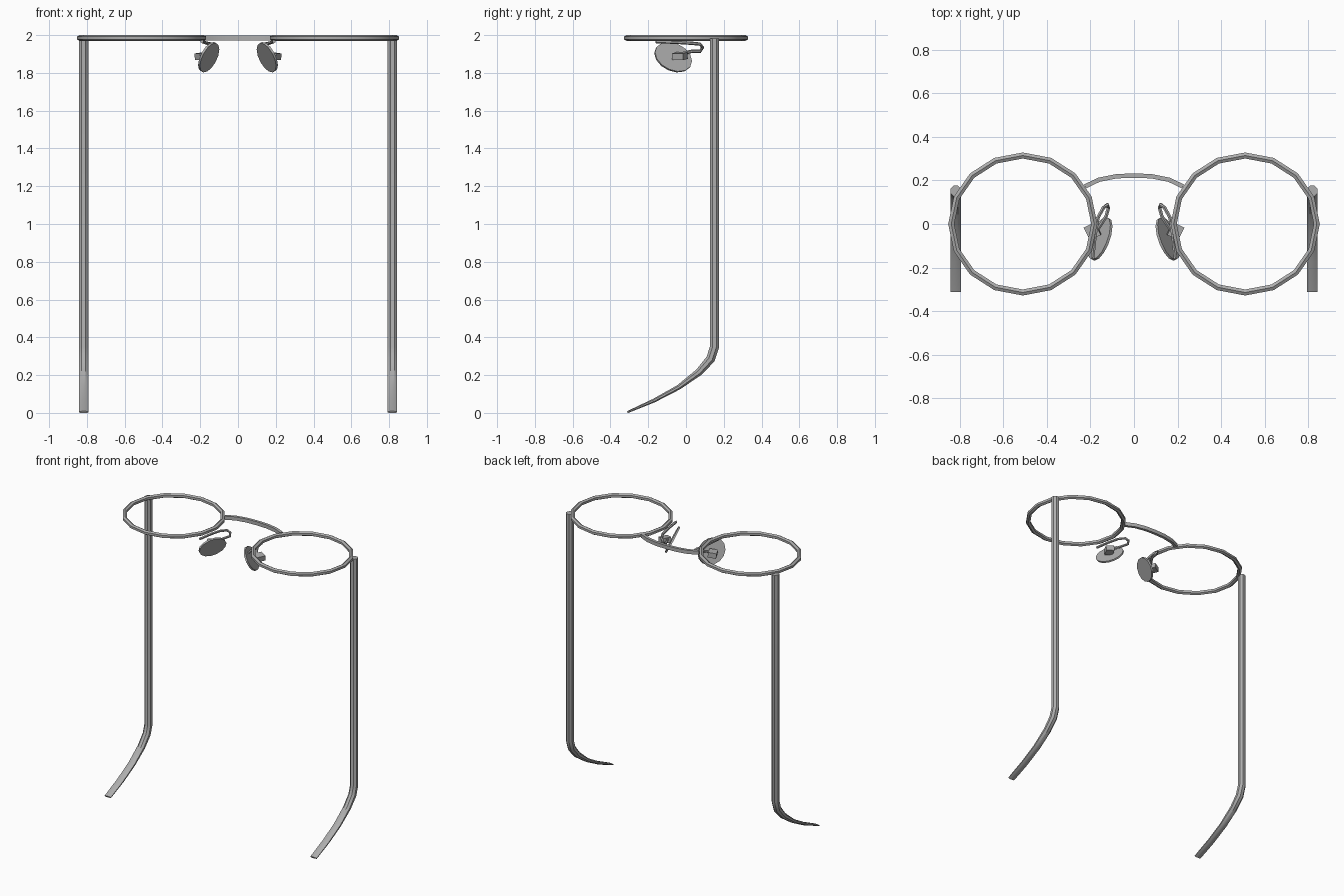
import bpy, bmesh, math
from mathutils import Vector

if "Cube" in bpy.data.objects:
    bpy.data.objects.remove(bpy.data.objects["Cube"])

metal = bpy.data.materials.new("grey metal")
metal.diffuse_color = (0.42, 0.42, 0.42, 1)
metal.use_nodes = True
metal.node_tree.nodes["Principled BSDF"].inputs["Base Color"].default_value = metal.diffuse_color


def finish(bm, name):
    bmesh.ops.recalc_face_normals(bm, faces=bm.faces)
    mesh = bpy.data.meshes.new(name)
    bm.to_mesh(mesh)
    bm.free()
    mesh.materials.append(metal)
    obj = bpy.data.objects.new(name, mesh)
    bpy.context.collection.objects.link(obj)
    return obj


def sweep(name, path, side, sizes, sides=8, closed=False, turn=0.0):
    """Sweep an elliptical section along a path; sizes = half width along side, half depth."""
    bm = bmesh.new()
    pts = [Vector(p) for p in path]
    n = len(pts)
    rings = []
    for i, p in enumerate(pts):
        if closed:
            t = pts[(i + 1) % n] - pts[i - 1]
        else:
            t = pts[min(i + 1, n - 1)] - pts[max(i - 1, 0)]
        t.normalize()
        u = Vector(side)
        u = (u - t * u.dot(t)).normalized()
        v = t.cross(u)
        a, b = sizes[i] if isinstance(sizes, list) else sizes
        rings.append([bm.verts.new(p + u * a * math.cos(k) + v * b * math.sin(k))
                      for k in [turn + 2 * math.pi * j / sides for j in range(sides)]])
    for i in range(n if closed else n - 1):
        r, s = rings[i], rings[(i + 1) % n]
        for j in range(sides):
            k = (j + 1) % sides
            bm.faces.new((r[j], r[k], s[k], s[j]))
    if not closed:
        bm.faces.new(rings[0])
        bm.faces.new(rings[-1])
    return finish(bm, name)


# Bridge: flat bar bowed between the rims
r2 = math.sqrt(2)
sweep("bridge", [(-.225, .172, 1.985), (-.16, .203, 1.985), (-.08, .219, 1.985), (0, .222, 1.985),
                 (.08, .219, 1.985), (.16, .203, 1.985), (.225, .172, 1.985)],
      (0, 0, 1), (.013 * r2, .010 * r2), 4, turn=math.pi / 4)

for s, label in ((-1, "left"), (1, "right")):
    # Rim: sixteen-sided ring
    ring = [(s * .51 + .328 * math.cos(a), .314 * math.sin(a), 1.985)
            for a in [math.pi * i / 8 for i in range(16)]]
    sweep(label + "_rim", ring, (0, 0, 1), (.016, .016), 6, closed=True)

    # Temple: straight shaft that bends and flattens into the ear tip
    yz = [(.151, 1.982), (.151, .35), (.13, .285), (.068, .215), (-.04, .135), (-.17, .065), (-.31, .004)]
    depth = [.027, .027, .026, .021, .014, .011, .006]
    sweep(label + "_temple", [(s * .817, y, z) for y, z in yz], (1, 0, 0),
          [(.027, d) for d in depth], 8, turn=math.pi / 8)

    # Nose pad: tilted oval plate
    bm = bmesh.new()
    c = Vector((s * .155, -.068, 1.883))
    rho = -.3
    normal = Vector((-s, -.45, -.55)).normalized()
    loop = []
    for i in range(14):
        t = 2 * math.pi * i / 14
        y = .098 * math.cos(t)
        z = .078 * (rho * math.cos(t) + math.sqrt(1 - rho * rho) * math.sin(t))
        loop.append(c + Vector((-s * (.45 * y + .55 * z), y, z)))
    front = [bm.verts.new(p + normal * .006) for p in loop]
    back = [bm.verts.new(p - normal * .006) for p in loop]
    bm.faces.new(front)
    bm.faces.new(back[::-1])
    for i in range(14):
        j = (i + 1) % 14
        bm.faces.new((front[i], front[j], back[j], back[i]))
    finish(bm, label + "_nose_pad")

    # Pad arm: wire that leaves the rim and hooks back to the pad
    arm = [(.19, -.16, 1.966), (.178, -.05, 1.962), (.165, .03, 1.957), (.14, .075, 1.952),
           (.122, .088, 1.935), (.117, .075, 1.915), (.128, .035, 1.915),
           (.15, .0, 1.908), (.18, -.045, 1.892)]
    sweep(label + "_pad_arm", [(s * x, y, z) for x, y, z in arm], (0, 0, 1), (.009, .009), 6)

    # Pad mount: small block on the outer face of the pad
    sweep(label + "_pad_mount", [(s * .165, -.02, 1.892), (s * .215, -.045, 1.885)],
          (0, 0, 1), (.018 * r2, .032 * r2), 4, turn=math.pi / 4)

for obj in bpy.context.scene.objects:
    obj.select_set(True)
    bpy.context.view_layer.objects.active = obj
bpy.ops.object.shade_smooth_by_angle(angle=math.radians(30))
